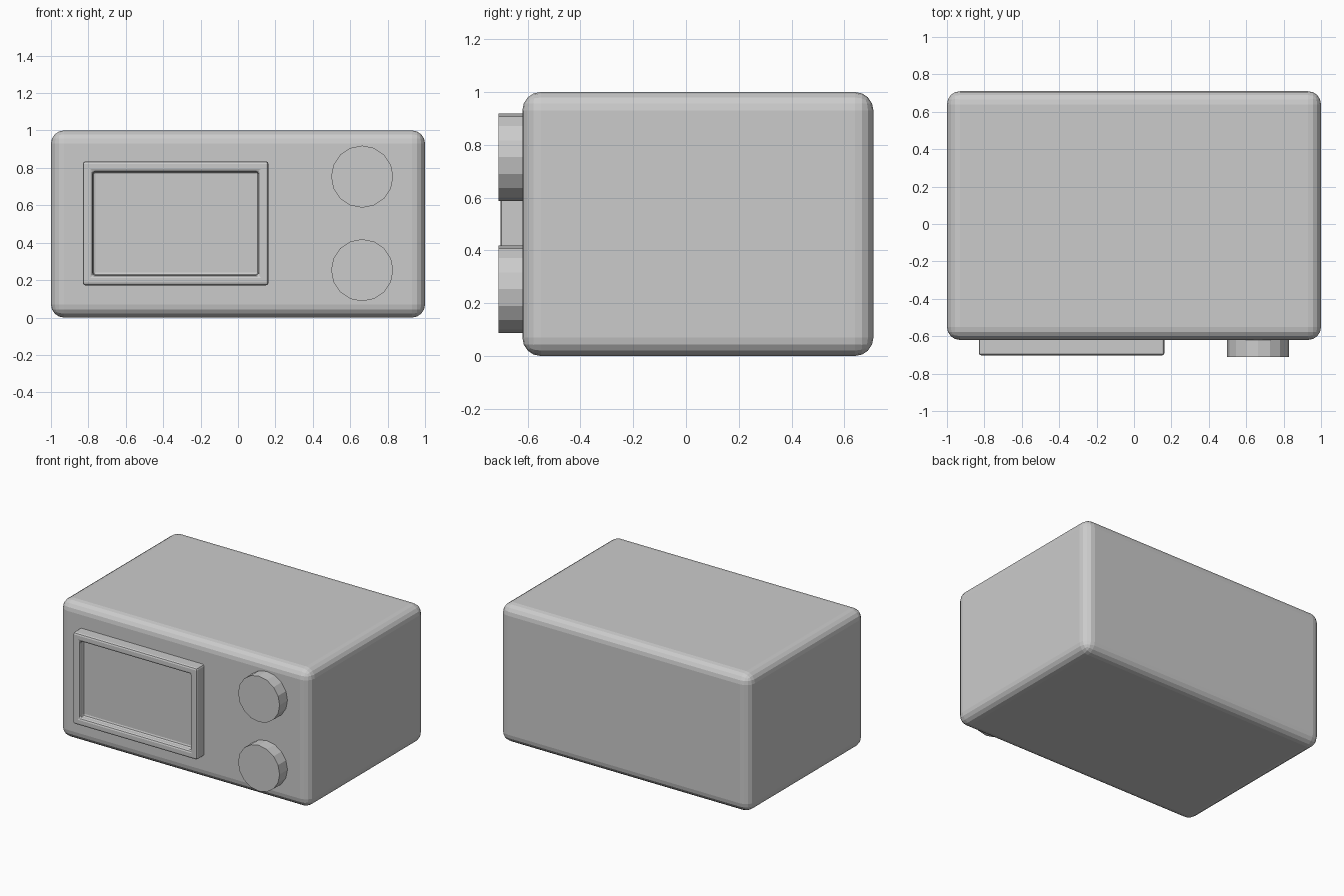
import bpy, bmesh, math
from mathutils import Matrix, Vector

if "Cube" in bpy.data.objects:
    bpy.data.objects.remove(bpy.data.objects["Cube"])


def finish(bm, name):
    bmesh.ops.recalc_face_normals(bm, faces=bm.faces)
    mesh = bpy.data.meshes.new(name)
    bm.to_mesh(mesh)
    bm.free()
    ob = bpy.data.objects.new(name, mesh)
    bpy.context.collection.objects.link(ob)
    return ob


def box(lo, hi):
    bm = bmesh.new()
    lo, hi = Vector(lo), Vector(hi)
    bmesh.ops.create_cube(bm, size=1, matrix=Matrix.Translation((lo + hi) / 2)
                          @ Matrix.Diagonal((*(hi - lo), 1)))
    return bm


def bevel(ob, width, segments):
    mod = ob.modifiers.new("rounded_edges", "BEVEL")
    mod.width = width
    mod.segments = segments
    mod.limit_method = "ANGLE"


# Rounded casing
casing = finish(box((-1, -0.62, 0), (1, 0.71, 1)), "casing")
bevel(casing, 0.07, 4)

# Door with a recessed window panel
bm = box((-0.83, -0.703, 0.172), (0.163, -0.58, 0.835))
front = min(bm.faces, key=lambda f: f.calc_center_median().y)
bmesh.ops.inset_region(bm, faces=[front], thickness=0.077)
panel = bmesh.ops.extrude_discrete_faces(bm, faces=[front])["faces"][0]
bmesh.ops.translate(bm, vec=(0, 0.05, 0), verts=panel.verts)
door = finish(bm, "door")
bevel(door, 0.014, 2)

# Two faceted control knobs
for name, z in (("upper_knob", 0.753), ("lower_knob", 0.253)):
    bm = bmesh.new()
    bmesh.ops.create_cone(bm, cap_ends=True, segments=16, radius1=0.166,
                          radius2=0.166, depth=0.13,
                          matrix=Matrix.Translation((0.664, -0.645, z))
                          @ Matrix.Rotation(math.pi / 2, 4, "X"))
    finish(bm, name)
